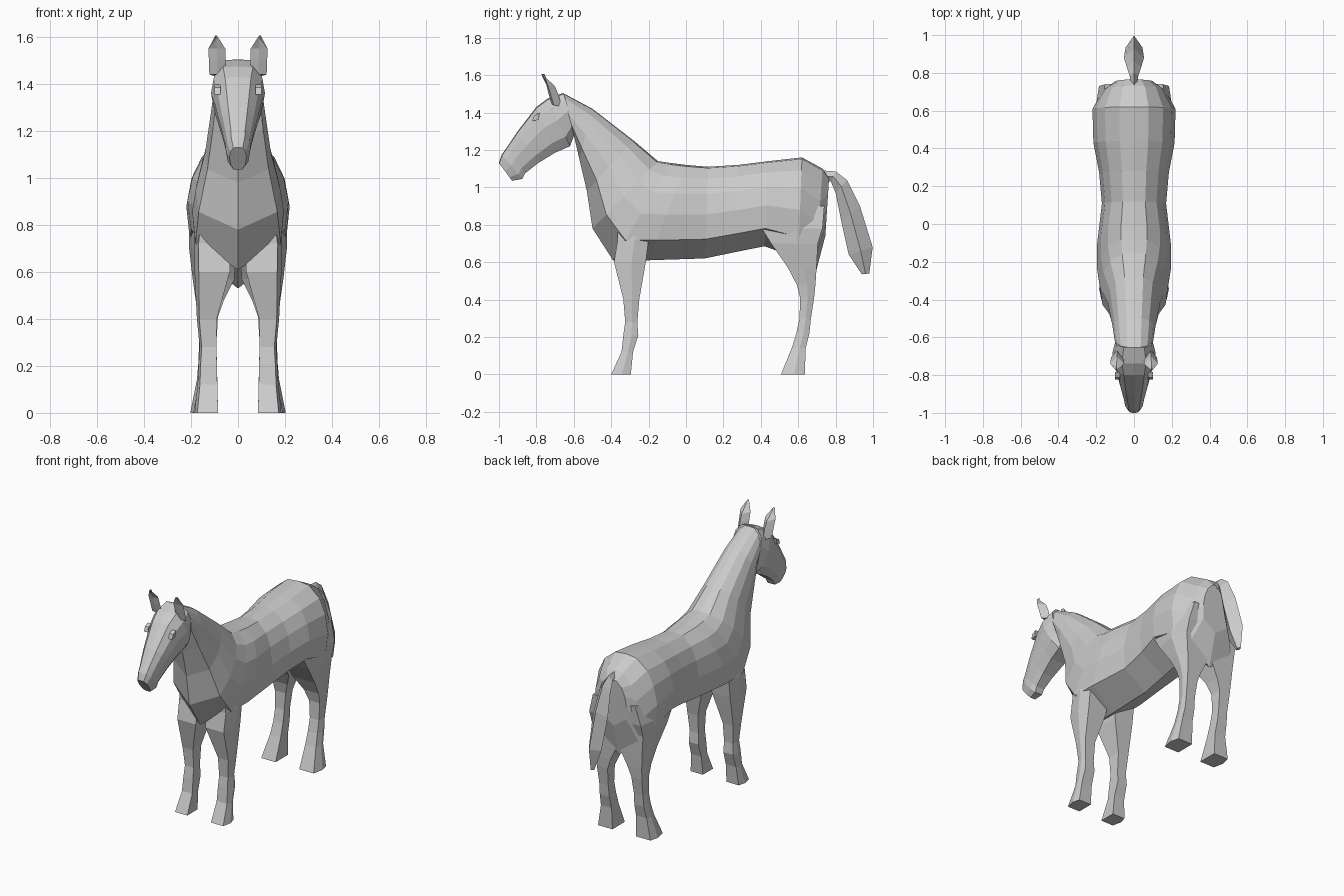
import bpy, bmesh

grey = bpy.data.materials.new("plain grey")
grey.diffuse_color = (0.6, 0.6, 0.6, 1)


def loft(name, rings, mirror=False):
    """Skin a list of equal-length point rings and cap both ends."""
    bm = bmesh.new()
    for s in ((1, -1) if mirror else (1,)):
        vs = [[bm.verts.new((s * x, y, z)) for x, y, z in r] for r in rings]
        for a, b in zip(vs, vs[1:]):
            for i in range(len(a)):
                j = (i + 1) % len(a)
                bm.faces.new((a[i], a[j], b[j], b[i]))
        bm.faces.new(vs[0])
        bm.faces.new(vs[-1])
    bmesh.ops.recalc_face_normals(bm, faces=bm.faces)
    me = bpy.data.meshes.new(name)
    bm.to_mesh(me)
    bm.free()
    me.materials.append(grey)
    ob = bpy.data.objects.new(name, me)
    bpy.context.collection.objects.link(ob)
    return ob


def section(top, bottom, width, profile):
    """Symmetric ring between a top and a bottom (y, z) point."""
    half = [(w * width, top[0] + t * (bottom[0] - top[0]),
             top[1] + t * (bottom[1] - top[1])) for w, t in profile]
    return half + [(-x, y, z) for x, y, z in half[-2:0:-1]]


# Neck and body: straight flanks over a V-shaped belly
BODY = [(0, 0), (.35, .015), (.7, .13), (.9, .3), (1, .52), (.93, .79), (0, 1)]
body = [((-.66, 1.505), (-.60, 1.29), .10),
        ((-.50, 1.42), (-.57, 1.15), .115),
        ((-.28, 1.25), (-.53, .98), .14),
        ((-.15, 1.14), (-.50, .78), .18),
        ((-.08, 1.13), (-.39, .61), .195),
        ((0, 1.12), (-.20, .61), .195),
        ((.12, 1.11), (.10, .62), .17),
        ((.28, 1.12), (.27, .655), .185),
        ((.44, 1.14), (.42, .685), .215),
        ((.62, 1.16), (.60, .62), .22),
        ((.73, 1.10), (.69, .53), .165),
        ((.765, 1.05), (.745, .74), .10)]
loft("neck_and_body", [section(*r, BODY) for r in body])

# Head, from poll to lips
HEAD = [(0, 0), (.55, .02), (.9, .2), (1, .45), (.85, .8), (.5, 1), (0, 1)]
head = [((-.655, 1.505), (-.59, 1.30), .10),
        ((-.74, 1.475), (-.62, 1.22), .115),
        ((-.80, 1.43), (-.70, 1.185), .10),
        ((-.90, 1.30), (-.79, 1.13), .075),
        ((-.96, 1.21), (-.86, 1.075), .056),
        ((-.985, 1.175), (-.875, 1.045), .052),
        ((-1.0, 1.13), (-.93, 1.035), .036)]
loft("head", [section(*r, HEAD) for r in head])

# Ears: leaf-shaped, diamond in section (x centre, half width, front y, back y, z)
ears = [(.088, .034, -.725, -.665, 1.44),
        (.088, .036, -.745, -.68, 1.50),
        (.09, .036, -.757, -.70, 1.55),
        (.093, .003, -.766, -.76, 1.607)]
loft("ears", [[(c - h, (f + b) / 2 - .012, z), (c, b, z - .01),
               (c + h, (f + b) / 2 - .012, z), (c, f + .01, z)]
              for c, h, f, b, z in ears], mirror=True)

# Eyes: small raised almonds on the cheeks
eye = [(-.822, 1.355), (-.812, 1.385), (-.783, 1.398), (-.79, 1.36)]
loft("eyes", [[(x, y, z) for y, z in eye] for x in (.075, .101)], mirror=True)


def leg(name, rings):
    """Five-sided leg from rings of (z, front, back, inner, outer)."""
    loft(name, [[(i, f, z), (o - .12 * (o - i), f, z),
                 (o, f + .55 * (b - f), z),
                 (o - .12 * (o - i), b, z), (i, b, z)]
                for z, f, b, i, o in rings], mirror=True)


leg("front_legs", [(.82, -.37, -.20, .06, .17),
                   (.72, -.365, -.20, .03, .187),
                   (.60, -.385, -.215, .035, .185),
                   (.40, -.335, -.25, .09, .175),
                   (.28, -.325, -.26, .092, .163),
                   (.21, -.335, -.255, .09, .168),
                   (.12, -.345, -.283, .088, .172),
                   (0, -.40, -.295, .085, .185)])

leg("hind_legs", [(.90, .44, .74, .03, .17),
                  (.78, .405, .73, .02, .208),
                  (.70, .455, .705, .01, .208),
                  (.57, .545, .698, .015, .193),
                  (.48, .592, .692, .06, .18),
                  (.41, .61, .685, .085, .172),
                  (.30, .607, .668, .092, .166),
                  (.22, .59, .66, .09, .168),
                  (.14, .565, .64, .088, .175),
                  (0, .508, .635, .085, .203)])

# Tail: drooping, diamond in section (upper point, lower point, half width)
tail = [((.73, 1.09), (.75, 1.03), .015),
        ((.80, 1.085), (.775, 1.03), .024),
        ((.86, 1.04), (.80, .97), .038),
        ((.93, .90), (.83, .82), .053),
        ((.998, .68), (.87, .64), .045),
        ((.98, .54), (.94, .535), .012)]
loft("tail", [[(0, *u), (w, (u[0] + d[0]) / 2, (u[1] + d[1]) / 2),
               (0, *d), (-w, (u[0] + d[0]) / 2, (u[1] + d[1]) / 2)]
              for u, d, w in tail])
